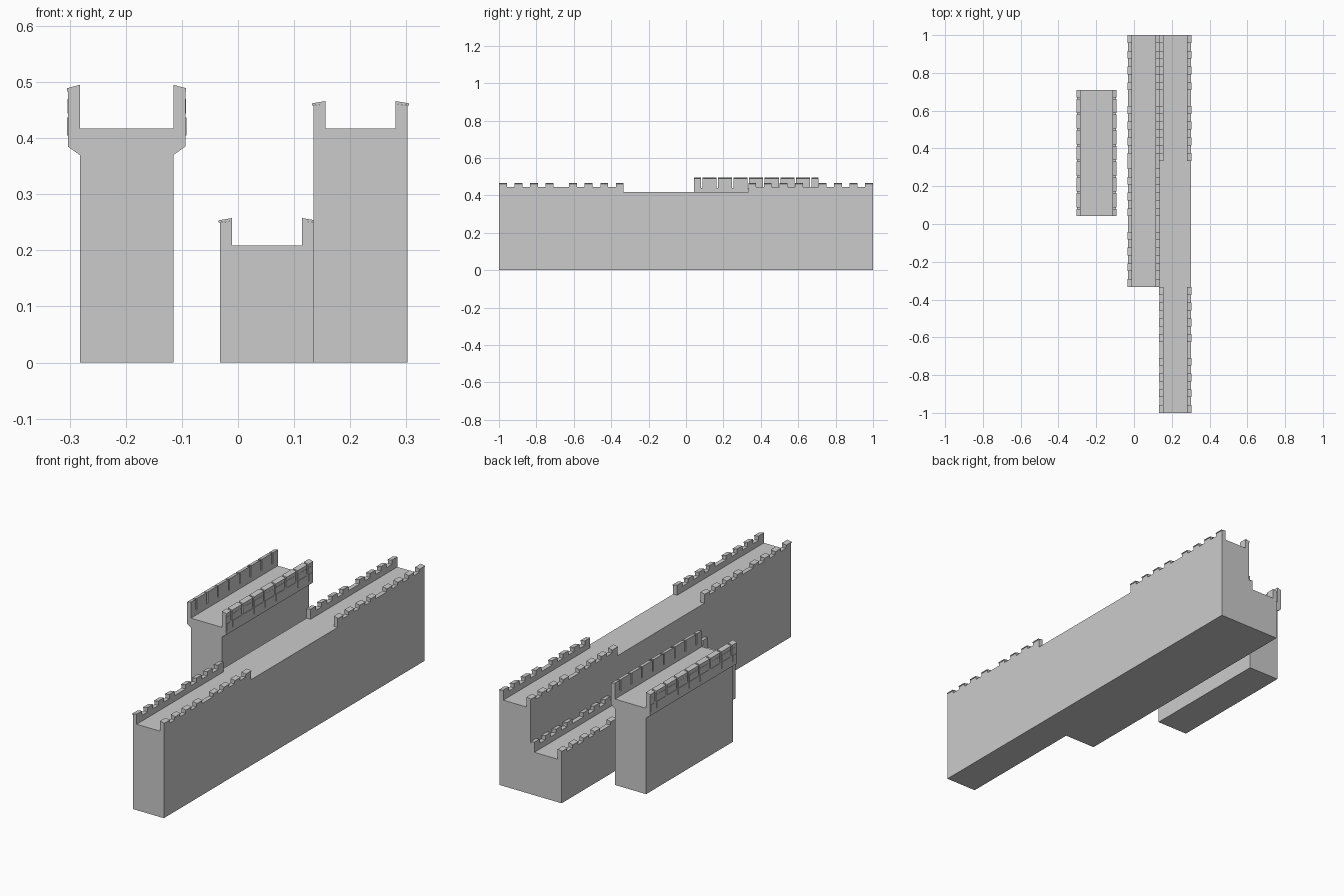
import bpy, bmesh

if "Cube" in bpy.data.objects:
    bpy.data.objects.remove(bpy.data.objects["Cube"])

BAY = 1 / 12          # merlon spacing
SEG = 2 / 3           # length of one battlement module


def prism(bm, profile, y0, y1):
    """Extrude an x-z profile from y0 to y1."""
    a = [bm.verts.new((x, y0, z)) for x, z in profile]
    b = [bm.verts.new((x, y1, z)) for x, z in profile]
    n = len(a)
    bm.faces.new(a)
    bm.faces.new(b[::-1])
    for i in range(n):
        j = (i + 1) % n
        bm.faces.new((a[j], a[i], b[i], b[j]))


def rect(x0, x1, z0, z1):
    return [(x0, z0), (x1, z0), (x1, z1), (x0, z1)]


def finish(bm, name):
    bmesh.ops.recalc_face_normals(bm, faces=bm.faces)
    me = bpy.data.meshes.new(name)
    bm.to_mesh(me)
    bm.free()
    ob = bpy.data.objects.new(name, me)
    bpy.context.collection.objects.link(ob)
    return ob


def block(name, x0, x1, y0, y1, z0, z1):
    bm = bmesh.new()
    prism(bm, rect(x0, x1, z0, z1), y0, y1)
    return finish(bm, name)


def battlement(name, x_out, side, y0, z):
    """Parapet with eight merlons; side is +1 when the outer face looks to +x."""
    def px(pts):
        return [(x_out - side * d, z + h) for d, h in pts]
    bm = bmesh.new()
    prism(bm, px([(0, 0), (.021, 0), (.021, .028), (0, .028)]), y0, y0 + SEG)
    for k in range(8):
        # merlons sit at the module ends, leaving a double gap in the middle
        s = y0 + k * BAY + (BAY / 2 if k >= 4 else 0)
        e = s + BAY / 2
        prism(bm, px([(0, .028), (.021, .028), (.021, .044), (0, .041)]), s, e)
        prism(bm, px([(-.003, .041), (.021, .044), (.021, .049), (-.003, .045)]), s, e)
    return finish(bm, name)


# tall wall, with battlements on its outer thirds
block("tall_wall", .135, .302, -1, 1, 0, .417)
for i, y in enumerate((-1, 1 / 3)):
    battlement(f"tall_left_battlement_{i}", .135, -1, y, .417)
    battlement(f"tall_right_battlement_{i}", .302, 1, y, .417)

# low wall alongside it
block("low_wall", -.032, .135, -1 / 3, 1, 0, .2085)
for i, y in enumerate((-1 / 3, 1 / 3)):
    battlement(f"low_left_battlement_{i}", -.032, -1, y, .2085)
    battlement(f"low_right_battlement_{i}", .135, 1, y, .2085)

# free-standing wall with overhanging fighting gallery
Y0, Y1, CX = .042, .042 + SEG, -.1985
block("gallery_wall", CX - .0835, CX + .0835, Y0, Y1, 0, .417)


def gallery(name, side):
    def px(pts):
        return [(CX + side * d, z) for d, z in pts]
    inner, outer, g = .0835, .1045, .004
    bm = bmesh.new()
    # solid breast wall and end-to-end corbel brackets
    prism(bm, px(rect(inner, outer, .385, .44)), Y0, Y1)
    for k in range(16):
        s = Y0 + k * BAY / 2
        a, b = (s, s + BAY / 4) if k < 8 else (s + BAY / 4, s + BAY / 2)
        prism(bm, px([(inner, .37), (outer - .004, .382), (outer, .385), (inner, .385)]), a, b)
    # merlons split by narrow slits, each with a sloping cap and shutter panels
    edges = [Y0] + [Y0 + BAY * (k + .5) for k in range(8)] + [Y1]
    for i, (a, b) in enumerate(zip(edges, edges[1:])):
        s = a if i == 0 else a + g
        e = b if i == 8 else b - g
        prism(bm, px([(inner, .44), (outer, .44), (outer, .484), (inner, .489)]), s, e)
        prism(bm, px([(inner, .489), (outer + .0015, .483), (outer + .0015, .489),
                      (inner, .495)]), s, e)
        prism(bm, px(rect(outer, outer + .002, .405, .437)), s + g, e - g)
        prism(bm, px(rect(outer, outer + .001, .444, .47)), s + g, e - g)
    return finish(bm, name)


gallery("gallery_left_parapet", -1)
gallery("gallery_right_parapet", 1)
